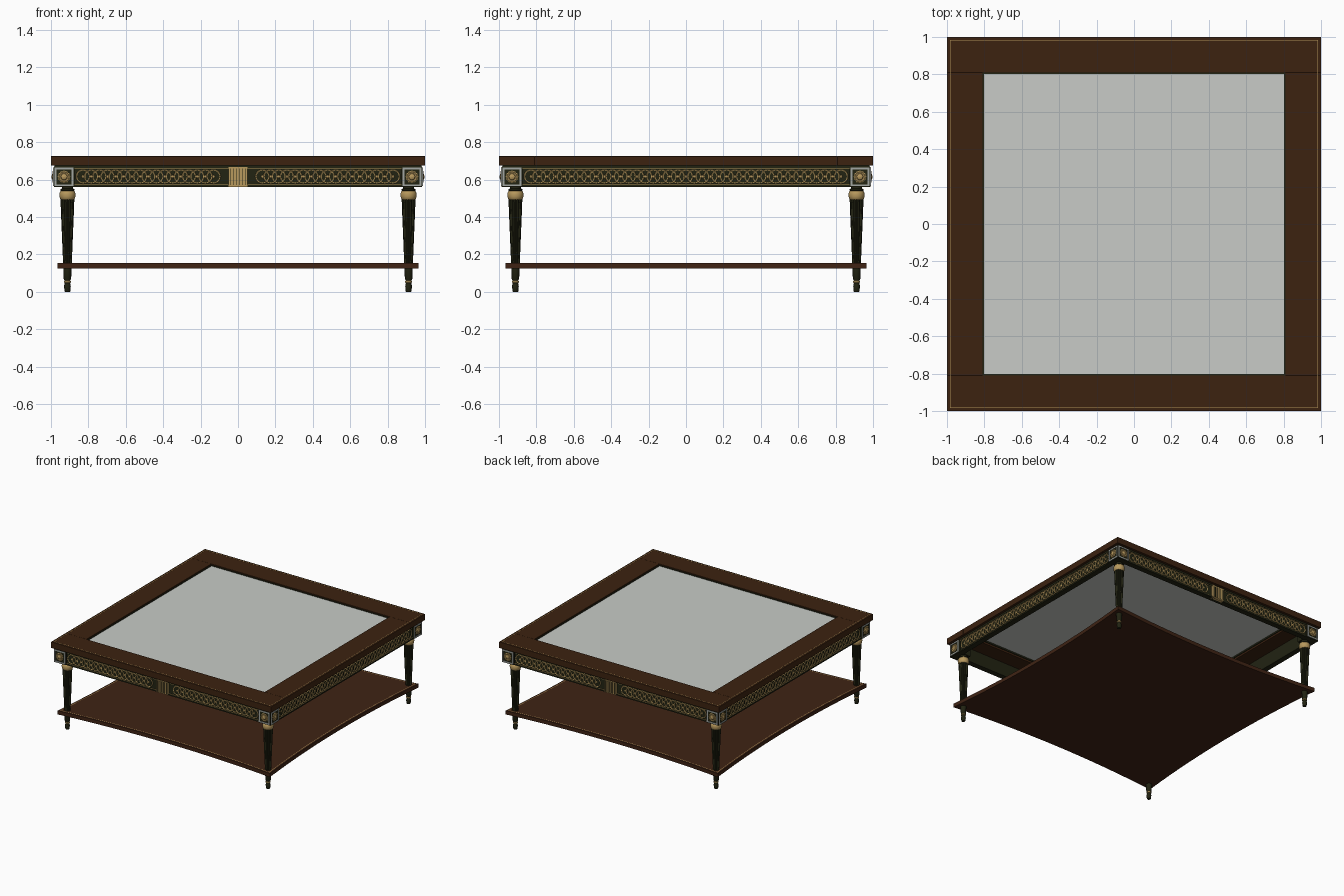
import bpy, bmesh, math
from mathutils import Matrix, Vector

if "Cube" in bpy.data.objects:
    bpy.data.objects.remove(bpy.data.objects["Cube"])


def mat(name, r, g, b):
    m = bpy.data.materials.new(name)
    m.diffuse_color = (r, g, b, 1)
    m.use_nodes = True
    m.node_tree.nodes["Principled BSDF"].inputs["Base Color"].default_value = m.diffuse_color
    return m


WOOD = mat("brown wood", 0.045, 0.016, 0.005)
SHELF = mat("red brown wood", 0.05, 0.017, 0.007)
OLIVE = mat("dark olive", 0.016, 0.017, 0.006)
GOLD = mat("gold", 0.48, 0.32, 0.11)
SILVER = mat("silver grey", 0.36, 0.38, 0.36)
GLASS = mat("grey glass", 0.58, 0.6, 0.57)


def finish(bm, name, m, smooth=False, bevel=0):
    bmesh.ops.recalc_face_normals(bm, faces=bm.faces)
    me = bpy.data.meshes.new(name)
    bm.to_mesh(me)
    bm.free()
    ob = bpy.data.objects.new(name, me)
    bpy.context.collection.objects.link(ob)
    me.materials.append(m)
    if bevel:
        b = ob.modifiers.new("bevel", 'BEVEL')
        b.width, b.segments = bevel, 2
    if smooth:
        bpy.ops.object.select_all(action='DESELECT')
        ob.select_set(True)
        bpy.context.view_layer.objects.active = ob
        bpy.ops.object.shade_smooth_by_angle(angle=math.radians(40))
    return ob


def add_box(bm, x0, x1, y0, y1, z0, z1, M=Matrix()):
    T = Matrix.Translation(((x0 + x1) / 2, (y0 + y1) / 2, (z0 + z1) / 2))
    S = Matrix.Diagonal((x1 - x0, y1 - y0, z1 - z0, 1))
    bmesh.ops.create_cube(bm, size=1, matrix=M @ T @ S)


def add_lathe(bm, prof, M, seg=32, flute=1.0):
    # revolve (radius, height) points; odd columns are scaled for fluting
    rows = []
    for r, h in prof:
        rows.append([bm.verts.new(M @ Vector((
            r * (flute if i % 2 else 1) * math.cos(2 * math.pi * i / seg),
            r * (flute if i % 2 else 1) * math.sin(2 * math.pi * i / seg), h))) for i in range(seg)])
    for a, b in zip(rows, rows[1:]):
        for i in range(seg):
            j = (i + 1) % seg
            bm.faces.new((a[i], a[j], b[j], b[i]))
    bm.faces.new(rows[0])
    bm.faces.new(rows[-1])


def add_ring(bm, x, y, z, R, r, M, seg=20, sides=5):
    rows = []
    for i in range(seg):
        a = 2 * math.pi * i / seg
        rows.append([bm.verts.new(M @ Vector((
            x + (R + r * math.cos(2 * math.pi * k / sides)) * math.cos(a),
            y + r * math.sin(2 * math.pi * k / sides),
            z + (R + r * math.cos(2 * math.pi * k / sides)) * math.sin(a)))) for k in range(sides)])
    for i in range(seg):
        a, b = rows[i], rows[(i + 1) % seg]
        for k in range(sides):
            n = (k + 1) % sides
            bm.faces.new((a[k], a[n], b[n], b[k]))


SIDES = [(n, Matrix.Rotation(k * math.pi / 2, 4, 'Z'))
         for k, n in enumerate(("front", "right", "back", "left"))]
CORNERS = [(sx, sy) for sx in (-1, 1) for sy in (-1, 1)]

# top frame: full width boards front and back, short boards between
for name, x0, x1, y0, y1 in (("front", -1, 1, -1, -.81), ("back", -1, 1, .81, 1),
                             ("left", -1, -.81, -.81, .81), ("right", .81, 1, -.81, .81)):
    bm = bmesh.new()
    add_box(bm, x0, x1, y0, y1, .675, .725)
    finish(bm, "top_board_" + name, WOOD, bevel=.002)

# glass panel and dark trim that holds it
bm = bmesh.new()
add_box(bm, -.808, .808, -.808, .808, .702, .712)
finish(bm, "glass_panel", GLASS)
bm = bmesh.new()
for _, M in SIDES:
    add_box(bm, -.81, .81, -.8105, -.803, .69, .718, M)
finish(bm, "glass_trim", OLIVE)

# thin gold inlay near the edge of the top
bm = bmesh.new()
for _, M in SIDES:
    add_box(bm, -.985, .985, -.985, -.982, .724, .7258, M)
finish(bm, "top_gold_inlay", GOLD)

# dark bed between top and apron
bm = bmesh.new()
for _, M in SIDES:
    add_box(bm, -.98, .98, -.98, -.94, .665, .677, M)
finish(bm, "apron_bed", OLIVE)

ZC = .616
for name, M in SIDES:
    has_plaque = name in ("front", "back")
    # apron rail with raised edges
    bm = bmesh.new()
    add_box(bm, -.88, .88, -.973, -.935, .56, .668, M)
    add_box(bm, -.88, .88, -.98, -.97, .56, .571, M)
    add_box(bm, -.88, .88, -.98, -.97, .66, .668, M)
    finish(bm, "apron_" + name, OLIVE)
    # gold fillets and interlaced rings
    bm = bmesh.new()
    for z in (.572, .658):
        add_box(bm, -.875, .875, -.977, -.972, z - .0015, z + .0015, M)
    step = .0436
    for i in range(39):
        x = (i - 19) * step
        if has_plaque and abs(x) < .09:
            continue
        add_ring(bm, x, -.974, ZC, .035, .004, M)
        add_lathe(bm, [(.009, 0), (.007, .004), (.002, .006)],
                  M @ Matrix.Translation((x, -.972, ZC)) @ Matrix.Rotation(math.pi / 2, 4, 'X'), 8)
    finish(bm, "guilloche_" + name, GOLD, True)
    # fluted central plaque on front and back
    if has_plaque:
        bm = bmesh.new()
        add_box(bm, -.052, .052, -.981, -.96, .56, .668, M)
        for s in (-1, 1):
            add_box(bm, s * .048 - .004, s * .048 + .004, -.987, -.96, .56, .668, M)
        for i in range(5):
            x = (i - 2) * .0175
            add_box(bm, x - .0055, x + .0055, -.987, -.96, .567, .661, M)
        finish(bm, "plaque_" + name, GOLD)
        bm = bmesh.new()
        for i in range(6):
            x = (i - 2.5) * .0155
            add_box(bm, x - .0013, x + .0013, -.9875, -.98, .57, .658, M)
        finish(bm, "plaque_grooves_" + name, OLIVE)
    # corner plates with silver frame and rosette
    fr, ro = bmesh.new(), bmesh.new()
    for s in (-1, 1):
        cx = s * .93
        for d in (-1, 1):
            add_box(fr, cx + d * .045 - .005, cx + d * .045 + .005, -.988, -.98, .565, .665, M)
            add_box(fr, cx - .05, cx + .05, -.988, -.98, .615 + d * .045 - .005, .615 + d * .045 + .005, M)
        add_lathe(ro, [(.034, 0), (.034, .006), (.028, .009), (.02, .006), (.014, .011), (.004, .014)],
                  M @ Matrix.Translation((cx, -.983, .615)) @ Matrix.Rotation(math.pi / 2, 4, 'X'), 24, .88)
    finish(fr, "corner_frames_" + name, SILVER)
    finish(ro, "rosettes_" + name, GOLD)

# corner blocks
bm = bmesh.new()
for sx, sy in CORNERS:
    T = Matrix.Translation((sx * .93, sy * .93, 0))
    add_box(bm, -.055, .055, -.055, .055, .56, .67, T)
finish(bm, "corner_blocks", OLIVE)

# shelf with gently hollowed sides
N = 16
outline = []
for _, M in SIDES:
    for i in range(N):
        t = -1 + 2 * i / N
        outline.append(M @ Vector((t * .965, -.965 + .05 * (1 - t * t), .125)))
bm = bmesh.new()
f = bm.faces.new([bm.verts.new(p) for p in outline])
ext = bmesh.ops.extrude_face_region(bm, geom=[f])
bmesh.ops.translate(bm, vec=(0, 0, .03), verts=[v for v in ext["geom"] if isinstance(v, bmesh.types.BMVert)])
finish(bm, "lower_shelf", SHELF)

# gold inlay following the shelf edge
bm = bmesh.new()
a = [bm.verts.new((p.x * .985, p.y * .985, .1556)) for p in outline]
b = [bm.verts.new((p.x * .981, p.y * .981, .1556)) for p in outline]
for i in range(len(a)):
    j = (i + 1) % len(a)
    bm.faces.new((a[i], a[j], b[j], b[i]))
finish(bm, "shelf_gold_inlay", GOLD)

# legs: fluted shaft, gold capital, small turned foot
for sx, sy in CORNERS:
    tag = ("front" if sy < 0 else "back") + ("_left" if sx < 0 else "_right")
    T = Matrix.Translation((sx * .912, sy * .912, 0))
    bm = bmesh.new()
    add_lathe(bm, [(.022, .13), (.024, .17), (.036, .46), (.037, .5)], T, 32, .88)
    finish(bm, "leg_shaft_" + tag, OLIVE)
    bm = bmesh.new()
    add_lathe(bm, [(.034, .492), (.038, .496), (.042, .508), (.043, .522), (.04, .535), (.034, .542)], T)
    finish(bm, "leg_capital_" + tag, GOLD, True)
    bm = bmesh.new()
    add_lathe(bm, [(.03, .538), (.038, .541), (.038, .549), (.03, .552), (.03, .562)], T)
    finish(bm, "leg_neck_" + tag, OLIVE, True)
    bm = bmesh.new()
    add_lathe(bm, [(.013, 0), (.016, .004), (.018, .03), (.015, .046), (.015, .062),
                   (.02, .068), (.022, .13)], T)
    finish(bm, "leg_foot_" + tag, OLIVE, True)
    bm = bmesh.new()
    add_lathe(bm, [(.015, .048), (.019, .051), (.019, .057), (.015, .06)], T)
    finish(bm, "leg_foot_ring_" + tag, GOLD, True)
